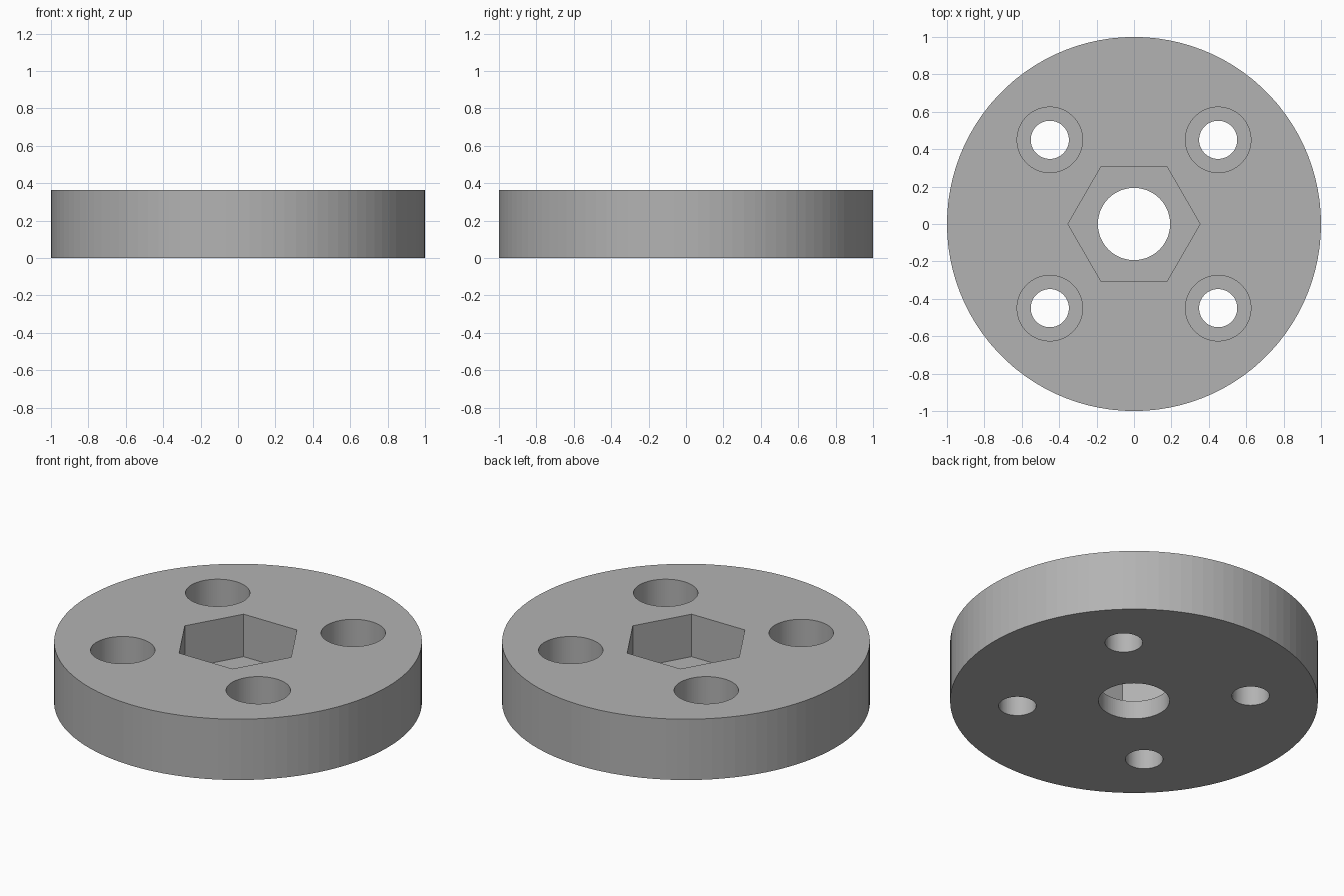
import bpy
import math

if "Cube" in bpy.data.objects:
    bpy.data.objects.remove(bpy.data.objects["Cube"])

HEIGHT = 0.365
SEGMENTS = 100

grey = bpy.data.materials.new("grey")
grey.diffuse_color = (0.45, 0.45, 0.45, 1.0)
grey.use_nodes = True
grey.node_tree.nodes["Principled BSDF"].inputs["Base Color"].default_value = grey.diffuse_color


def prism(name, radius, bottom, top, sides, x=0.0, y=0.0, turn=0.0):
    """Upright prism between two heights."""
    bpy.ops.mesh.primitive_cylinder_add(
        vertices=sides, radius=radius, depth=top - bottom,
        location=(x, y, (top + bottom) / 2), rotation=(0, 0, turn))
    obj = bpy.context.object
    obj.name = name
    obj.data.materials.append(grey)
    return obj


def cut(body, cutter):
    """Subtract the cutter from the body and discard it."""
    mod = body.modifiers.new("cut", 'BOOLEAN')
    mod.operation = 'DIFFERENCE'
    mod.solver = 'EXACT'
    mod.object = cutter
    bpy.context.view_layer.objects.active = body
    bpy.ops.object.modifier_apply(modifier=mod.name)
    bpy.data.objects.remove(cutter, do_unlink=True)


# Round flange body
flange = prism("flange_disc", 1.0, 0.0, HEIGHT, SEGMENTS)

# Central through bore and hexagonal nut pocket, corners along x
cut(flange, prism("centre_bore", 0.193, -0.1, HEIGHT + 0.1, SEGMENTS))
cut(flange, prism("hex_pocket", 0.353, 0.11, HEIGHT + 0.1, 6, turn=math.pi / 6))

# Four counterbored screw holes
for sx in (-1, 1):
    for sy in (-1, 1):
        x, y = 0.45 * sx, 0.45 * sy
        cut(flange, prism("screw_hole", 0.102, -0.1, HEIGHT + 0.1, SEGMENTS, x, y))
        cut(flange, prism("counterbore", 0.175, 0.155, HEIGHT + 0.1, SEGMENTS, x, y))
